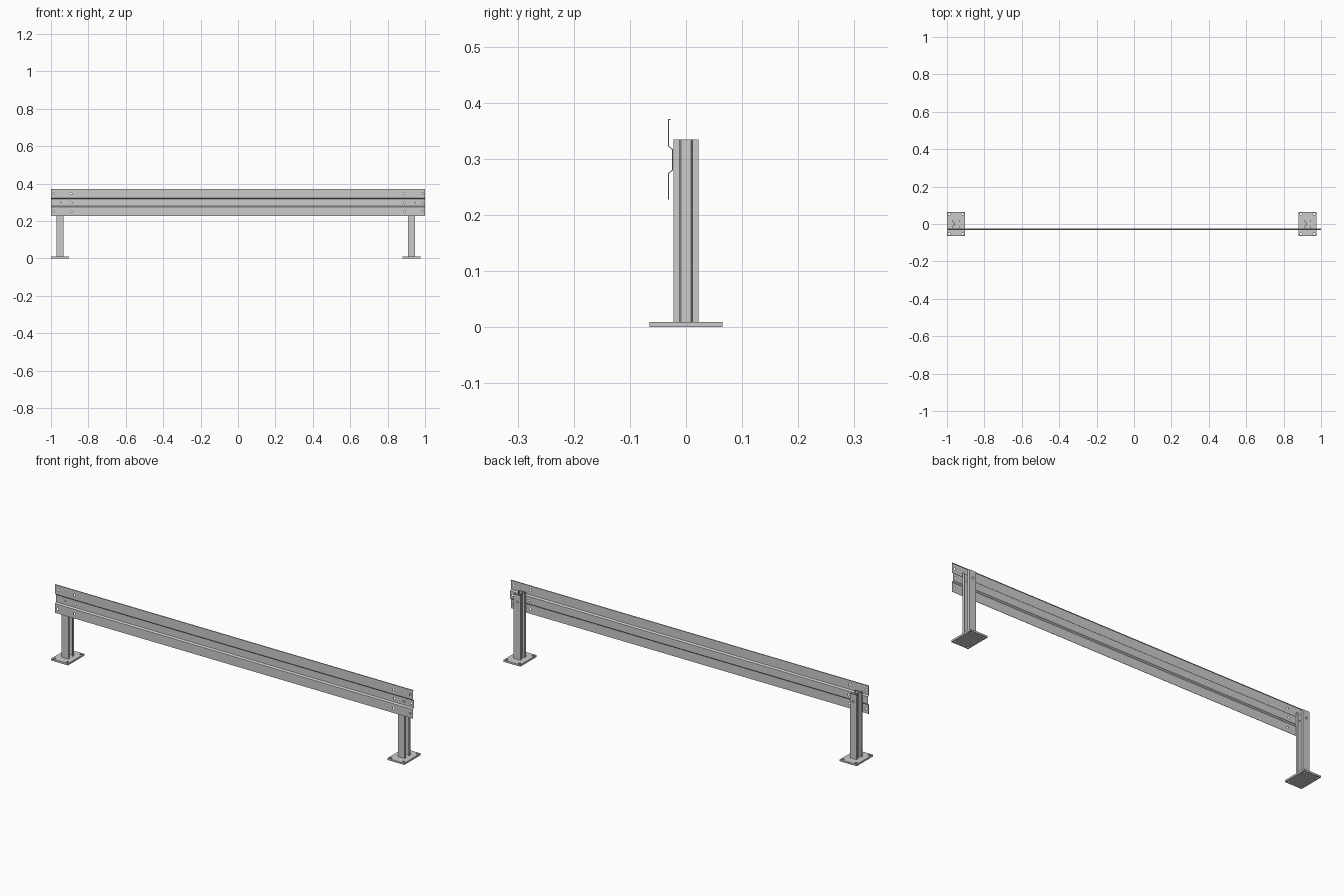
import bpy, bmesh
from mathutils import Matrix, Vector

if "Cube" in bpy.data.objects:
    bpy.data.objects.remove(bpy.data.objects["Cube"])


def make_object(name, bm):
    bmesh.ops.recalc_face_normals(bm, faces=bm.faces)
    mesh = bpy.data.meshes.new(name)
    bm.to_mesh(mesh)
    bm.free()
    ob = bpy.data.objects.new(name, mesh)
    bpy.context.collection.objects.link(ob)
    return ob


def sheet(name, path, sweep, thick):
    """Sweep an open 3D path along a vector and give it thickness."""
    bm = bmesh.new()
    a = [bm.verts.new(p) for p in path]
    b = [bm.verts.new(Vector(p) + Vector(sweep)) for p in path]
    for i in range(len(path) - 1):
        bm.faces.new((a[i], a[i + 1], b[i + 1], b[i]))
    ob = make_object(name, bm)
    m = ob.modifiers.new("thickness", 'SOLIDIFY')
    m.thickness = thick
    m.offset = 0
    m.use_even_offset = True
    return ob


def drill(ob, points, axis, radius, depth):
    """Cut round holes at the given points and apply all modifiers."""
    bm = bmesh.new()
    rot = Matrix.Rotation(1.5707963, 4, 'X') if axis == 'Y' else Matrix()
    for p in points:
        bmesh.ops.create_cone(bm, cap_ends=True, segments=16, radius1=radius,
                              radius2=radius, depth=depth,
                              matrix=Matrix.Translation(p) @ rot)
    cutter = make_object(ob.name + "_cutter", bm)
    cutter.hide_render = True
    m = ob.modifiers.new("holes", 'BOOLEAN')
    m.operation = 'DIFFERENCE'
    m.solver = 'EXACT'
    m.object = cutter
    bpy.context.view_layer.update()
    dg = bpy.context.evaluated_depsgraph_get()
    mesh = bpy.data.meshes.new_from_object(ob.evaluated_get(dg))
    ob.modifiers.clear()
    ob.data = mesh
    bpy.data.objects.remove(cutter)


# guard rail: two front bands with a recessed middle band
F, B = -0.0315, -0.0240
rail_profile = [(F + .004, .370), (F, .370), (F, .323), (B, .317),
                (B, .280), (F, .274), (F, .228)]
rail = sheet("guard_rail", [(-1, y, z) for y, z in rail_profile], (2, 0, 0), .0016)
holes = []
for s in (-1, 1):
    holes += [(s * .985, F, .346), (s * .985, F, .251), (s * .945, B, .2985)]
    holes += [(s * .892, F, .346), (s * .892, B, .2985), (s * .892, F, .251)]
holes.append((.985, B, .2985))
drill(rail, holes, 'Y', .005, .03)

for side, cx in (("left", -.952), ("right", .928)):
    # base plate with four bolt holes
    bm = bmesh.new()
    bmesh.ops.create_cube(bm, size=1, matrix=Matrix.Translation((cx, 0, .0045))
                          @ Matrix.Diagonal((.095, .13, .009, 1)))
    plate = make_object(side + "_base_plate", bm)
    drill(plate, [(cx + i * .036, j * .053, .0045) for i in (-1, 1) for j in (-1, 1)],
          'Z', .006, .03)

    # sigma-section post: grooved web on one side, lips on the other
    half = [(.018, .0115), (.018, .0215), (-.017, .0215), (-.017, .0115), (-.008, .008)]
    section = half + [(x, -y) for x, y in reversed(half)]
    post = sheet(side + "_post", [(cx + x, y, .008) for x, y in section],
                 (0, 0, .327), .0022)
    drill(post, [(cx, s * .0215, .2985) for s in (-1, 1)], 'Y', .005, .012)
